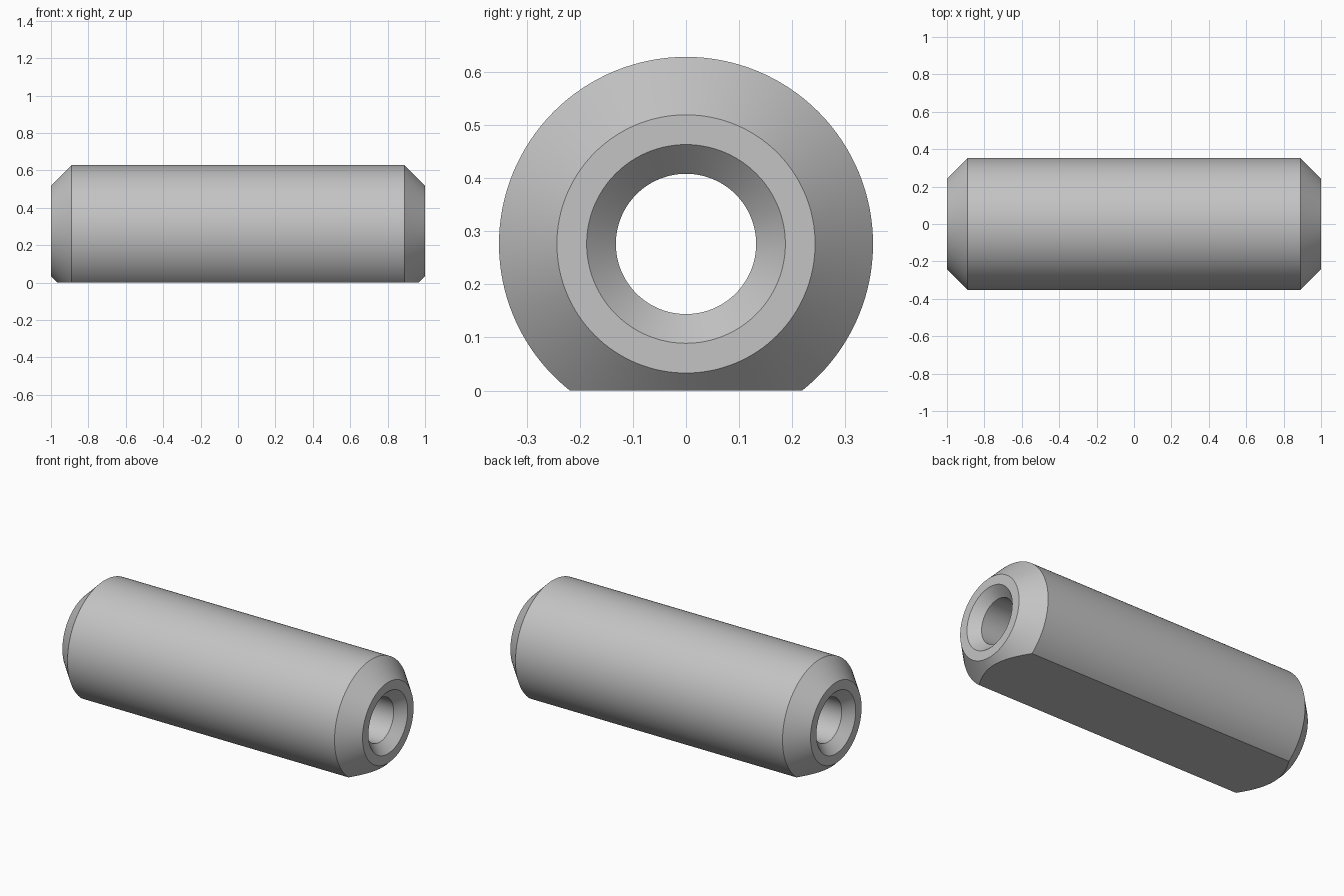
import bpy
import bmesh
from math import cos, sin, tau, radians
from mathutils import Vector

cube = bpy.data.objects.get("Cube")
if cube:
    bpy.data.objects.remove(cube, do_unlink=True)

AXIS_Z = 0.276      # height of the tube axis above the flat underside
SEGMENTS = 128

# Half profile (x, radius): bore, countersink, end ring, chamfer, outer wall
half = [(0.945, 0.132), (1.0, 0.187), (1.0, 0.243), (0.89, 0.352)]
profile = half + [(-x, r) for x, r in reversed(half)]

# Revolve the closed profile around the x axis
bm = bmesh.new()
rings = []
for i in range(SEGMENTS):
    a = tau * i / SEGMENTS
    rings.append([bm.verts.new((x, r * cos(a), AXIS_Z + r * sin(a))) for x, r in profile])
for i, ring in enumerate(rings):
    after = rings[(i + 1) % SEGMENTS]
    for j in range(len(profile)):
        k = (j + 1) % len(profile)
        bm.faces.new((ring[j], ring[k], after[k], after[j]))

# Slice off the underside and close it with one flat face
cut = bmesh.ops.bisect_plane(bm, geom=bm.verts[:] + bm.edges[:] + bm.faces[:],
                             plane_co=Vector((0, 0, 0)), plane_no=Vector((0, 0, -1)),
                             clear_outer=True)
rim = [e for e in cut["geom_cut"] if isinstance(e, bmesh.types.BMEdge)]
bmesh.ops.contextual_create(bm, geom=rim)
bmesh.ops.recalc_face_normals(bm, faces=bm.faces[:])

mesh = bpy.data.meshes.new("flat_sided_tube")
bm.to_mesh(mesh)
bm.free()
tube = bpy.data.objects.new("flat_sided_tube", mesh)
bpy.context.collection.objects.link(tube)

# Plain grey material
grey = bpy.data.materials.new("light_grey")
grey.use_nodes = True
colour = (0.55, 0.55, 0.55, 1)
grey.diffuse_color = colour
grey.node_tree.nodes["Principled BSDF"].inputs["Base Color"].default_value = colour
mesh.materials.append(grey)

# Smooth round walls, crisp chamfer and flat edges
bpy.ops.object.select_all(action="DESELECT")
tube.select_set(True)
bpy.context.view_layer.objects.active = tube
bpy.ops.object.shade_smooth_by_angle(angle=radians(30))
